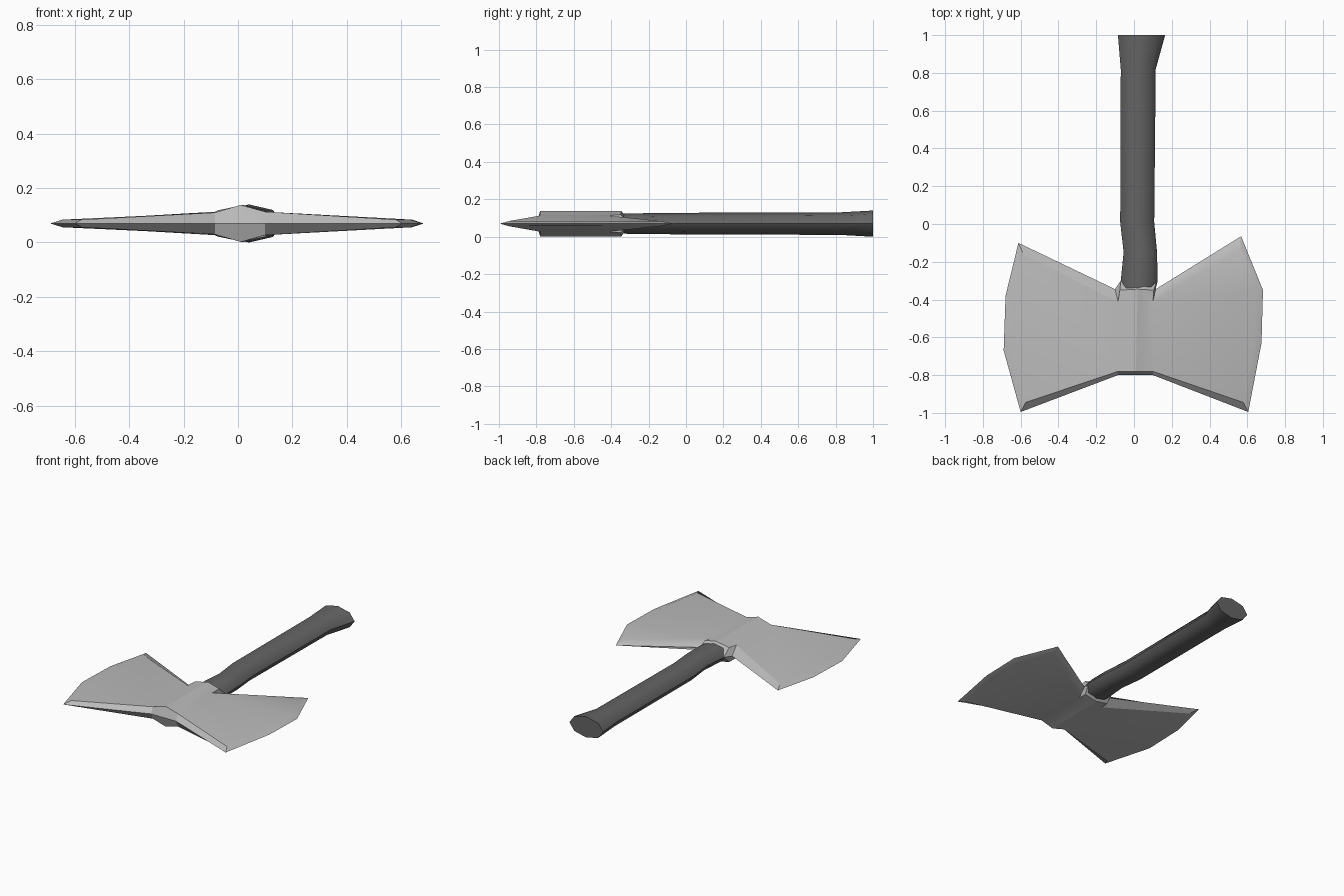
import bpy, bmesh, math

cube = bpy.data.objects.get("Cube")
if cube:
    bpy.data.objects.remove(cube, do_unlink=True)

MID = 0.07  # height of the central plane


def material(name, value):
    m = bpy.data.materials.new(name)
    m.use_nodes = True
    colour = (value, value, value, 1)
    m.diffuse_color = colour
    m.node_tree.nodes["Principled BSDF"].inputs["Base Color"].default_value = colour
    return m


def finish(bm, name, mat, angle):
    bmesh.ops.recalc_face_normals(bm, faces=bm.faces)
    me = bpy.data.meshes.new(name)
    bm.to_mesh(me)
    bm.free()
    me.materials.append(mat)
    ob = bpy.data.objects.new(name, me)
    bpy.context.collection.objects.link(ob)
    bpy.ops.object.select_all(action='DESELECT')
    ob.select_set(True)
    bpy.context.view_layer.objects.active = ob
    bpy.ops.object.shade_smooth_by_angle(angle=math.radians(angle))
    return ob


steel = material("steel grey", 0.5)
dark = material("dark grip grey", 0.13)

# Axe head: sharp outline (x, y), inset face corner (x, y), half thickness there
outline = [
    (0.01, -0.80, 0.01, -0.78, 0.068),
    (0.10, -0.80, 0.10, -0.78, 0.043),
    (0.605, -0.995, 0.58, -0.945, 0.014),
    (0.675, -0.63, 0.635, -0.63, 0.014),
    (0.683, -0.35, 0.64, -0.36, 0.014),
    (0.567, -0.065, 0.56, -0.14, 0.014),
    (0.115, -0.345, 0.10, -0.413, 0.043),
    (0.12, -0.30, 0.105, -0.35, 0.048),
    (0.02, -0.31, 0.02, -0.345, 0.068),
    (-0.07, -0.30, -0.075, -0.35, 0.048),
    (-0.10, -0.345, -0.085, -0.413, 0.043),
    (-0.612, -0.10, -0.585, -0.16, 0.014),
    (-0.68, -0.38, -0.64, -0.39, 0.014),
    (-0.69, -0.67, -0.645, -0.665, 0.014),
    (-0.60, -0.995, -0.575, -0.945, 0.014),
    (-0.085, -0.80, -0.085, -0.78, 0.040),
]
n = len(outline)
bm = bmesh.new()
edge = [bm.verts.new((p[0], p[1], MID)) for p in outline]
for side in (1, -1):
    cap = [bm.verts.new((p[2], p[3], MID + side * p[4])) for p in outline]
    for i in range(n):
        j = (i + 1) % n
        bm.faces.new((edge[i], edge[j], cap[j], cap[i]))
    # blades, then the two sloping halves of the socket
    bm.faces.new(cap[1:7])
    bm.faces.new(cap[10:16])
    bm.faces.new([cap[i] for i in (0, 1, 6, 7, 8)])
    bm.faces.new([cap[i] for i in (0, 8, 9, 10, 15)])
finish(bm, "axe_head", steel, 30)

# Handle: eight-sided rings (y, x min, x max, half height)
rings = [
    (-0.50, -0.05, 0.08, 0.045),
    (-0.30, -0.07, 0.125, 0.055),
    (-0.15, -0.055, 0.122, 0.056),
    (0.01, -0.073, 0.107, 0.058),
    (0.82, -0.07, 0.115, 0.060),
    (1.00, -0.085, 0.165, 0.070),
]
bm = bmesh.new()
loops = []
for y, lo, hi, h in rings:
    loops.append([bm.verts.new(((lo + hi) / 2 + (hi - lo) / 2 * math.cos(k * math.pi / 4),
                                y, MID + h * math.sin(k * math.pi / 4))) for k in range(8)])
for a, b in zip(loops, loops[1:]):
    for k in range(8):
        m = (k + 1) % 8
        bm.faces.new((a[k], a[m], b[m], b[k]))
bm.faces.new(loops[0])
bm.faces.new(loops[-1])
finish(bm, "handle", dark, 60)
